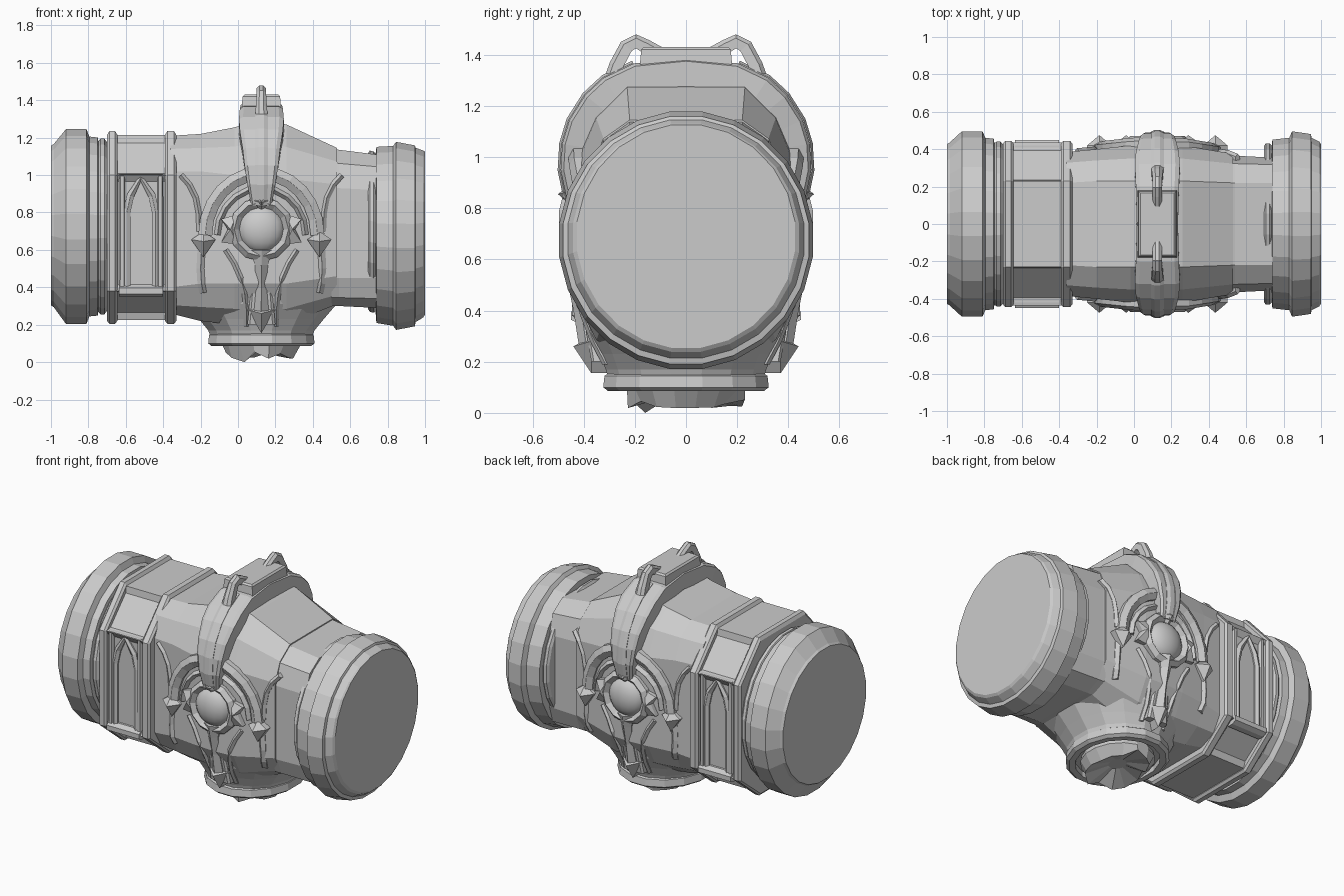
import bpy, bmesh, random
from math import sin, cos, pi
from mathutils import Vector as V
from mathutils.bvhtree import BVHTree

if "Cube" in bpy.data.objects:
    bpy.data.objects.remove(bpy.data.objects["Cube"])

random.seed(4)
CX = 0.125          # centre line of the ornament and outlet


def finish(bm, name, mirror=False, smooth=False):
    bmesh.ops.recalc_face_normals(bm, faces=bm.faces)
    me = bpy.data.meshes.new(name)
    bm.to_mesh(me)
    ob = bpy.data.objects.new(name, me)
    bpy.context.collection.objects.link(ob)
    for p in me.polygons:
        p.use_smooth = smooth
    if mirror:
        m = ob.modifiers.new("Mirror", 'MIRROR')
        m.use_axis = (False, True, False)
        m.use_clip = True
    return ob


def loft(rings, closed=False):
    """Skin a list of equal-length point rings, capped unless closed."""
    bm = bmesh.new()
    vs = [[bm.verts.new(p) for p in r] for r in rings]
    n = len(vs[0])
    pairs = list(zip(vs, vs[1:])) + ([(vs[-1], vs[0])] if closed else [])
    for a, b in pairs:
        for i in range(n):
            bm.faces.new((a[i], a[(i + 1) % n], b[(i + 1) % n], b[i]))
    if not closed:
        bm.faces.new(vs[0])
        bm.faces.new(vs[-1])
    bmesh.ops.recalc_face_normals(bm, faces=bm.faces)
    return bm


def xring(x, ry, rz, zc, n=24):
    return [V((x, ry * cos(2 * pi * (i + .5) / n), zc + rz * sin(2 * pi * (i + .5) / n))) for i in range(n)]


def zring(z, rx, ry, n=16):
    return [V((CX + rx * cos(2 * pi * (i + .5) / n), ry * sin(2 * pi * (i + .5) / n), z)) for i in range(n)]


def octo(x, hy, z0, z1, fy=.23, zl=.38, zu=1.0, bulge=None):
    """Chamfered box section; bulge adds a rounded point to each chamfer."""
    half = [(fy, z1)]
    if bulge is not None:
        half.append(((fy + hy) / 2 + bulge, (z1 + zu) / 2 + bulge))
    half += [(hy, zu), (hy, zl)]
    if bulge is not None:
        half.append(((fy + hy) / 2 + bulge, (z0 + zl) / 2 - bulge))
    half.append((fy, z0))
    return [V((x, y, z)) for y, z in half] + [V((x, -y, z)) for y, z in reversed(half)]


def ribbon(name, pts, widths, ridge, depth=.04, lift=0.0, side=None, closed=False, flat=0.0):
    """Ridged strip swept along pts on the front, mirrored to the back."""
    pts = [V(p) for p in pts]
    n = len(pts)
    if not isinstance(widths, (list, tuple)):
        widths = [widths] * n
    rings = []
    for i, p in enumerate(pts):
        a = pts[(i - 1) % n] if closed else pts[max(i - 1, 0)]
        b = pts[(i + 1) % n] if closed else pts[min(i + 1, n - 1)]
        t = (b - a).normalized()
        if side:
            s = V(side)
            nr = t.cross(s).normalized()
        else:
            nr = V((0, -1, 0))
            s = t.cross(nr).normalized()
        w = widths[i]
        rings.append([p - s * w - nr * depth, p - s * w + nr * lift, p - s * w * flat + nr * ridge,
                      p + s * w * (flat + .02) + nr * ridge, p + s * w + nr * lift, p + s * w - nr * depth])
    finish(loft(rings, closed), name, True)


def stud(name, outline, base_y, apex):
    """Faceted spike from an x,z outline rising to an apex."""
    bm = bmesh.new()
    back = [bm.verts.new((x, base_y + .1, z)) for x, z in outline]
    rim = [bm.verts.new((x, base_y, z)) for x, z in outline]
    top = bm.verts.new(apex)
    n = len(rim)
    for i in range(n):
        j = (i + 1) % n
        bm.faces.new((back[i], back[j], rim[j], rim[i]))
        bm.faces.new((rim[i], rim[j], top))
    bm.faces.new(back)
    finish(bm, name, True)


# end flanges and neck rings
finish(loft([xring(*r) for r in [
    (-1, .43, .43, .73), (-.985, .44, .44, .73), (-.92, .5, .525, .725), (-.81, .5, .525, .725),
    (-.795, .465, .485, .725), (-.75, .46, .48, .725), (-.745, .43, .45, .725)]]), "left_flange")
finish(loft([xring(*r) for r in [
    (-.76, .42, .44, .725), (-.735, .445, .475, .725), (-.715, .445, .475, .725), (-.69, .42, .44, .725)]]), "left_neck_ring")
finish(loft([xring(*r) for r in [
    (.735, .41, .42, .69), (.74, .455, .475, .68), (.83, .465, .485, .675), (.845, .5, .507, .675),
    (.945, .485, .488, .675), (.95, .465, .47, .68), (.99, .445, .45, .685), (1, .43, .44, .69)]]), "right_flange")
finish(loft([xring(*r) for r in [
    (.695, .42, .42, .7), (.705, .435, .435, .7), (.725, .435, .435, .695), (.75, .41, .41, .69)]]), "right_neck_ring")

# octagonal collar with recessed panels, and its two ribs
bm = loft([octo(-.69, .435, .225, 1.215), octo(-.35, .435, .225, 1.215)])
bmesh.ops.inset_individual(bm, faces=[f for f in bm.faces if abs(f.normal.x) < .5 and abs(f.normal.z) < .95],
                           thickness=.05, depth=-.025)
finish(bm, "collar")
for nm, a, b in (("collar_left_rib", -.7, -.645), ("collar_right_rib", -.39, -.33)):
    finish(loft([octo(a, .43, .22, 1.215), octo(a + .012, .445, .205, 1.235),
                 octo(b - .012, .445, .205, 1.235), octo(b, .43, .22, 1.215)]), nm)

# central body, right neck and outlet funnel
body = loft([octo(*r, bulge=.025) for r in [
    (-.36, .385, .26, 1.21, .22, .4, 1.02), (-.2, .4, .22, 1.22, .23, .42, 1.02), (-.02, .42, .2, 1.255, .23, .42, 1.0),
    (.12, .43, .2, 1.3, .23, .42, 1.0), (.26, .42, .2, 1.27, .23, .42, .98), (.53, .375, .31, 1.145, .22, .46, .95)]])
neck = loft([octo(*r, bulge=.03) for r in [
    (.5, .37, .3, 1.145, .22, .45, .93), (.54, .365, .3, 1.135, .22, .45, .93), (.74, .355, .29, 1.11, .22, .45, .92)]])
funnel = loft([zring(*r) for r in [
    (.12, .27, .305), (.17, .29, .32), (.23, .34, .345), (.31, .41, .385), (.42, .43, .41), (.55, .4, .4)]])
trees = [BVHTree.FromBMesh(b) for b in (body, funnel)]
finish(body, "central_body")
finish(neck, "right_neck")
finish(funnel, "outlet_funnel")


def surf(x, z):
    """Front-most point of the body at x, z."""
    hits = [t.ray_cast(V((x, -2, z)), V((0, 1, 0)))[0] for t in trees]
    return V((x, min([h.y for h in hits if h] or [-.36]), z))


# hollow outlet ring with a broken plug inside
finish(loft([zring(*r) for r in [
    (.155, .27, .31), (.145, .285, .325), (.1, .29, .33), (.085, .27, .31), (.085, .235, .27), (.155, .235, .27)]], True), "outlet_ring")
plug = loft([zring(.13, .2, .22), zring(.085, .21, .235), zring(.05, .17, .2), zring(.07, .05, .06)])
for v in plug.verts:
    if v.co.z < .06:
        k = random.uniform(.85, 1.2)
        v.co = V((CX + (v.co.x - CX) * k, v.co.y * k, random.uniform(.015, .06)))
max((v for v in plug.verts if v.co.z < .065), key=lambda v: -abs(v.co.y + .15)).co.z = 0
finish(plug, "broken_plug")

# pointed-arch panel on the collar
xl, xr, mid = -.635, -.4, -.52
ribbon("panel_frame", [(xl + .015, -.42, .38), (xl + .015, -.42, 1.0), (xr - .015, -.42, 1.0), (xr - .015, -.42, .38)],
       .016, .012, flat=.6)
ribbon("panel_arch", [(xl + .04, -.415, .4), (xl + .04, -.415, .8), (xl + .06, -.415, .89), (mid, -.415, .985),
                      (xr - .06, -.415, .89), (xr - .04, -.415, .8), (xr - .04, -.415, .4)], .02, .016, lift=.004)
ribbon("panel_sill", [(xl, -.42, .38), (xr, -.42, .38)], .03, .03, flat=.5)

# large round arch over the gem, ending in spiked drops
arch = [surf(CX + .3 * cos(a), .68 + .33 * sin(a)) for a in [pi * i / 12 for i in range(13)]]
ribbon("gem_arch", arch, .037, .04, lift=.02)
ribbon("gem_arch_inner", [surf(CX + .235 * cos(a), .68 + .25 * sin(a)) for a in [pi * i / 10 for i in range(11)]], .018, .022)
for s, nm in ((-1, "left"), (1, "right")):
    x = CX + s * .31
    stud(nm + "_arch_drop", [(x - .065, .655), (x, .7), (x + .065, .655), (x, .56)], -.42, (x, -.475, .645))
    # side spikes of the gem ring
    stud(nm + "_gem_spike", [(CX + s * .13, .79), (CX + s * .215, .765), (CX + s * .18, .71),
                             (CX + s * .215, .64), (CX + s * .13, .63)], -.44, (CX + s * .165, -.475, .71))
    # curved tracery beside and below the arch
    ribbon(nm + "_side_tracery", [surf(CX + s * dx, z) for dx, z in
           [(.43, 1.0), (.385, .95), (.35, .88), (.335, .8), (.33, .7)]], .016, .015)
    ribbon(nm + "_lower_tracery", [surf(CX + s * dx, z) for dx, z in
           [(.08, .19), (.08, .28), (.09, .37), (.11, .45), (.145, .53), (.19, .6)]], .015, .014)
    ribbon(nm + "_corner_rib", [surf(CX + s * dx, z) for dx, z in [(.32, .6), (.325, .5), (.32, .42), (.31, .37)]], .022, .018)

# gem and its faceted ring
bm = bmesh.new()
bmesh.ops.create_uvsphere(bm, u_segments=16, v_segments=10, radius=.125)
for v in bm.verts:
    v.co = V((v.co.x + CX, v.co.y * .6 - .42, v.co.z + .71))
finish(bm, "gem", True, True)
ribbon("gem_ring", [(CX + .145 * cos(pi * i / 6), -.445, .71 + .145 * sin(pi * i / 6)) for i in range(12)],
       .027, .025, depth=.06, closed=True)

# pendant below the gem
ribbon("pendant_bar", [(CX, -.45, .6), (CX, -.435, .52), (CX, -.41, .4), (CX, -.39, .27)], [.06, .035, .028, .04], .03, .08)
ribbon("pendant_back", [(CX, -.42, .58), (CX, -.395, .4), (CX, -.36, .2)], [.045, .055, .075], .01, .08, flat=.8)
stud("pendant_tip", [(CX - .075, .28), (CX, .3), (CX + .075, .28), (CX, .155)], -.37, (CX, -.44, .26))

# strap over the top, raised spine, top plate and lifting loops
path = [(-.455, .84), (-.478, .95), (-.472, 1.05), (-.445, 1.14), (-.385, 1.235), (-.315, 1.3), (-.2, 1.355), (0, 1.375)]
ribbon("strap", [(CX, y, z) for y, z in path], [.055, .075, .09, .1, .115, .12, .115, .11], .012, .1,
       side=(-1, 0, 0), flat=.8)
ribbon("strap_spine", [(CX, y, z) for y, z in path[:7]], [.03, .035, .035, .035, .035, .035, .03], .024, .03,
       lift=.015, side=(-1, 0, 0), flat=.4)
stud("strap_point", [(CX - .065, .87), (CX - .03, .9), (CX, .87), (CX + .03, .9), (CX + .065, .87), (CX, .81)], -.45, (CX, -.5, .855))
finish(loft([[V((CX + sx * w, sy * d, z)) for sx, sy in ((1, 1), (-1, 1), (-1, -1), (1, -1))]
             for z, w, d in ((1.33, .1, .18), (1.365, .105, .18), (1.42, .1, .175), (1.43, .09, .165))]), "top_plate")
ribbon("lifting_loop", [(CX, y, z) for y, z in
       [(-.3, 1.29), (-.275, 1.36), (-.235, 1.435), (-.195, 1.455), (-.155, 1.435), (-.1, 1.405)]],
       [.035, .03, .025, .025, .025, .025], .025, .03, lift=.01, side=(-1, 0, 0), flat=.4)
